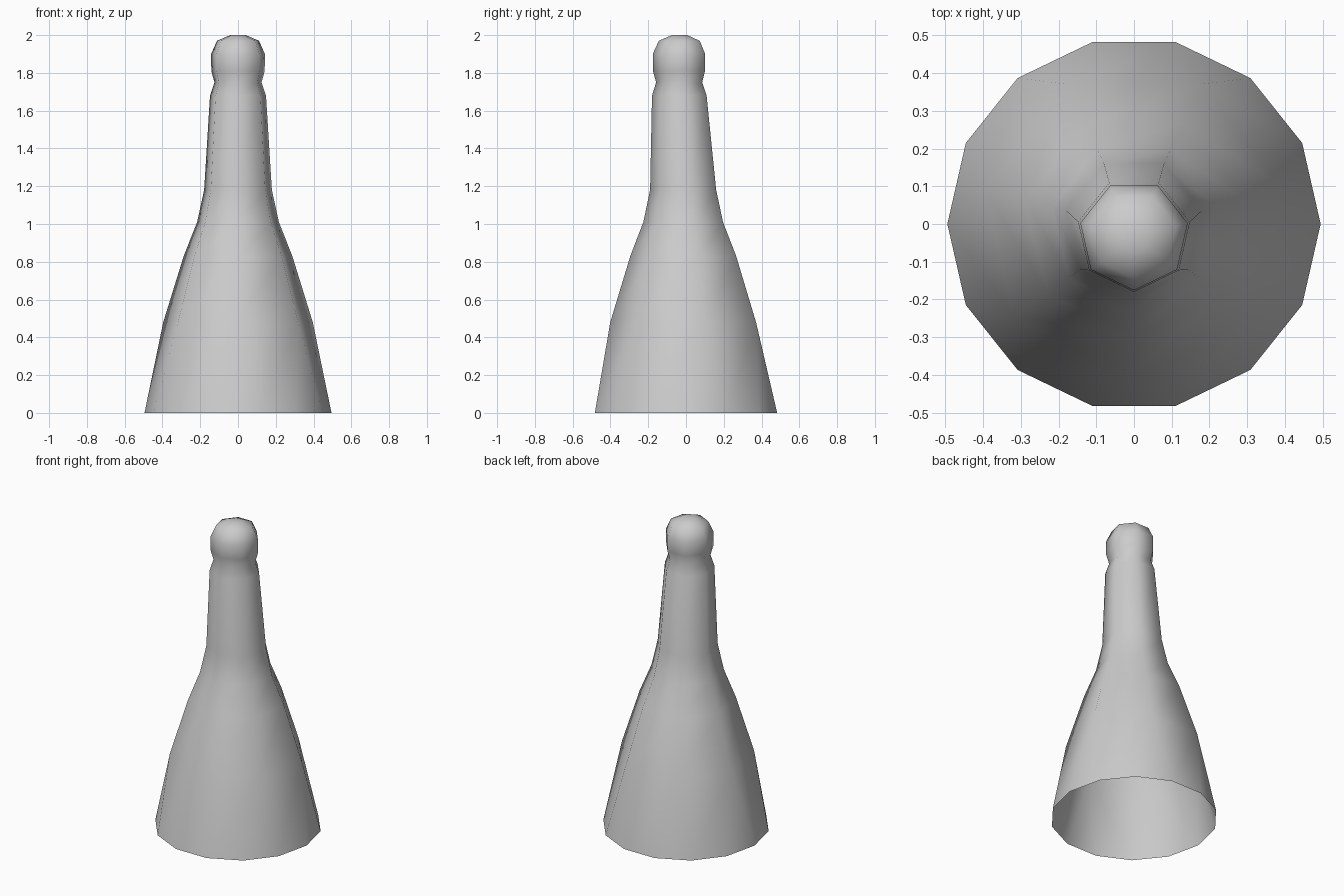
import bpy, bmesh, math

cube = bpy.data.objects.get("Cube")
if cube:
    bpy.data.objects.remove(cube, do_unlink=True)

grey = bpy.data.materials.new("plain grey")
grey.use_nodes = True
colour = (0.6, 0.6, 0.6, 1)
grey.diffuse_color = colour
grey.node_tree.nodes["Principled BSDF"].inputs["Base Color"].default_value = colour

SIDES = 7
STEP = 2 * math.pi / SIDES

# Profile of the seven-sided rings: height, radius, lean of the centre in y
PROFILE = [
    (0.48, 0.406, 0.005), (0.83, 0.295, 0.0), (1.01, 0.222, -0.004),     # flared body
    (1.18, 0.184, -0.006), (1.68, 0.152, -0.028),                        # neck
    (1.75, 0.128, -0.03), (1.81, 0.145, -0.03), (1.9, 0.146, -0.03),     # knob
    (1.97, 0.114, -0.03), (2.0, 0.042, -0.032),
]

bm = bmesh.new()


def point(angle, radius, z, y=0.0):
    return bm.verts.new((radius * math.cos(angle), y + radius * math.sin(angle), z))


# Open fourteen-sided rim: a pair of corners under each corner of the body
rim = []
for i in range(SIDES):
    a = -math.pi / 2 + i * STEP
    rim += [point(a - STEP / 4, 0.495, 0), point(a + STEP / 4, 0.495, 0)]

rings = [[point(-math.pi / 2 + i * STEP, r, z, y) for i in range(SIDES)]
         for z, r, y in PROFILE]

# Skirt: a triangle under each corner and a quad under each side
for i in range(SIDES):
    j = (i + 1) % SIDES
    bm.faces.new((rim[2 * i], rim[2 * i + 1], rings[0][i]))
    bm.faces.new((rim[2 * i + 1], rim[2 * j], rings[0][j], rings[0][i]))

# Body, neck and knob
for low, high in zip(rings, rings[1:]):
    for i in range(SIDES):
        j = (i + 1) % SIDES
        bm.faces.new((low[i], low[j], high[j], high[i]))
bm.faces.new(rings[-1])

for f in bm.faces:
    f.smooth = True

mesh = bpy.data.meshes.new("flared_post")
bm.to_mesh(mesh)
bm.free()
mesh.materials.append(grey)
bpy.context.collection.objects.link(bpy.data.objects.new("flared_post", mesh))
